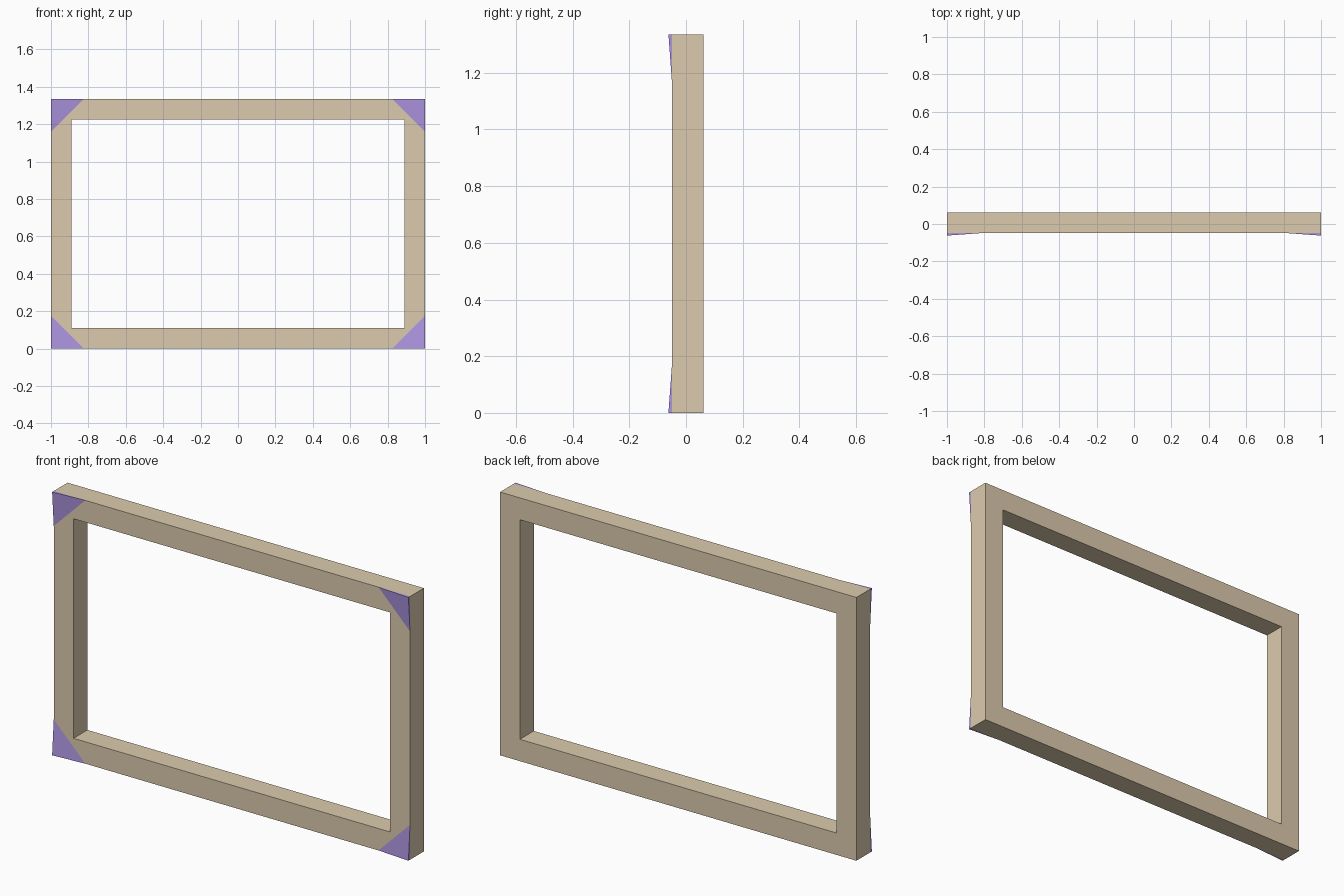
import bpy, bmesh

if "Cube" in bpy.data.objects:
    bpy.data.objects.remove(bpy.data.objects["Cube"])

HALF_W, HEIGHT = 1.0, 1.336      # outer size of the frame
BAR = 0.111                      # width of the frame bars
FRONT, BACK = -0.049, 0.062      # front and back planes
LEG, TIP = 0.177, -0.062         # corner piece leg length and raised tip


def make_object(name, bm, color):
    bmesh.ops.recalc_face_normals(bm, faces=bm.faces)
    mesh = bpy.data.meshes.new(name)
    bm.to_mesh(mesh)
    bm.free()
    mat = bpy.data.materials.new(name + "_material")
    mat.diffuse_color = color
    mat.use_nodes = True
    mat.node_tree.nodes["Principled BSDF"].inputs["Base Color"].default_value = mat.diffuse_color
    mesh.materials.append(mat)
    obj = bpy.data.objects.new(name, mesh)
    bpy.context.collection.objects.link(obj)
    return obj


def ring(bm, inset, y):
    x, lo, hi = HALF_W - inset, inset, HEIGHT - inset
    return [bm.verts.new((px, y, pz)) for px, pz in ((-x, lo), (x, lo), (x, hi), (-x, hi))]


# Rectangular frame: four rings joined into one hollow body
bm = bmesh.new()
rings = [ring(bm, 0, FRONT), ring(bm, 0, BACK), ring(bm, BAR, BACK), ring(bm, BAR, FRONT)]
for k in range(4):
    a, b = rings[k], rings[(k + 1) % 4]
    for i in range(4):
        j = (i + 1) % 4
        bm.faces.new((a[i], a[j], b[j], b[i]))
make_object("frame", bm, (0.72, 0.60, 0.42, 1))

# Corner pieces: shallow wedges rising toward each outer corner
bm = bmesh.new()
for sx in (-1, 1):
    for z, sz in ((0, 1), (HEIGHT, -1)):
        x = sx * HALF_W
        tip, base, side, up = [bm.verts.new(p) for p in (
            (x, TIP, z), (x, FRONT, z), (x - sx * LEG, FRONT, z), (x, FRONT, z + sz * LEG))]
        for f in ((tip, side, up), (base, side, tip), (base, up, tip), (base, side, up)):
            bm.faces.new(f)
make_object("corner_pieces", bm, (0.42, 0.30, 0.75, 1))
